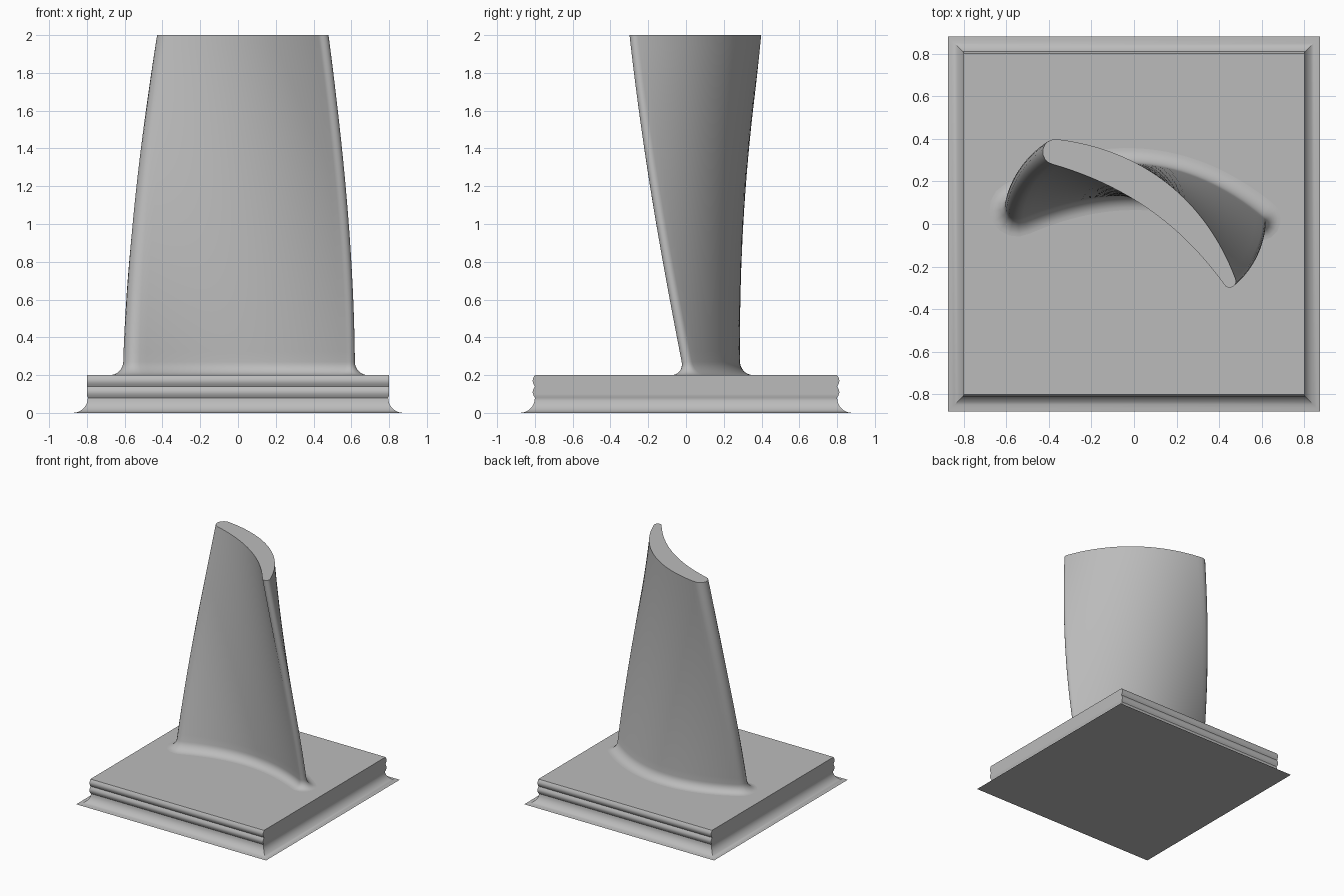
import bpy
import bmesh
from math import sin, cos, pi, radians, atan2
from mathutils import Vector, Matrix

default = bpy.data.objects.get("Cube")
if default:
    bpy.data.objects.remove(default, do_unlink=True)

metal = bpy.data.materials.new("plain_grey")
metal.use_nodes = True
grey = (0.5, 0.5, 0.5, 1)
metal.diffuse_color = grey
metal.node_tree.nodes["Principled BSDF"].inputs["Base Color"].default_value = grey

BASE_TOP, HEIGHT, FILLET = 0.2, 2.0, 0.07
SIDE_STEPS, CAP_STEPS = 32, 8


def mix(a, b, t):
    return a + (b - a) * t


def loft(name, rings):
    """Join stacked closed rings with quads and cap both ends."""
    bm = bmesh.new()
    loops = [[bm.verts.new(p) for p in ring] for ring in rings]
    for low, high in zip(loops, loops[1:]):
        for i in range(len(low)):
            bm.faces.new((low[i - 1], low[i], high[i], high[i - 1]))
    bm.faces.new(loops[0][::-1])
    bm.faces.new(loops[-1])
    bmesh.ops.recalc_face_normals(bm, faces=bm.faces)
    mesh = bpy.data.meshes.new(name)
    bm.to_mesh(mesh)
    bm.free()
    mesh.materials.append(metal)
    obj = bpy.data.objects.new(name, mesh)
    bpy.context.collection.objects.link(obj)
    bpy.ops.object.select_all(action="DESELECT")
    obj.select_set(True)
    bpy.context.view_layer.objects.active = obj
    bpy.ops.object.shade_smooth_by_angle(angle=radians(35))
    return obj


def blade_section(z, grow):
    """Cambered, round-ended section, twisted and narrowed with height."""
    t = (z - BASE_TOP) / (HEIGHT - BASE_TOP)
    half = mix(0.57, 0.51, t ** 1.6)
    camber = mix(0.165, 0.12, t)
    turn = Matrix.Rotation(radians(mix(-2.5, -36.6, t)), 2)
    middle = Vector((mix(0.02, 0.04, t), mix(0.045, 0.035, t)))

    def spot(u, swing):
        # A point at a given angle from the camber line direction
        bulge = 4 * u * (1 - u)
        slope = atan2(4 * camber * (1 - 2 * u), 2 * half)
        radius = mix(0.06, 0.03, u) + 0.03 * bulge + grow
        centre = Vector((half * (2 * u - 1), camber * bulge))
        out = Vector((cos(slope + swing), sin(slope + swing))) * radius
        return (middle + turn @ (centre + out)).to_3d() + Vector((0, 0, z))

    ring = [spot(i / SIDE_STEPS, pi / 2) for i in range(SIDE_STEPS)]
    ring += [spot(1, pi / 2 - pi * i / CAP_STEPS) for i in range(CAP_STEPS)]
    ring += [spot(1 - i / SIDE_STEPS, -pi / 2) for i in range(SIDE_STEPS)]
    ring += [spot(0, -pi / 2 - pi * i / CAP_STEPS) for i in range(CAP_STEPS)]
    return ring


# Blade, with a concave fillet at its root
levels = []
for i in range(8):
    a = i / 8 * pi / 2
    levels.append((BASE_TOP + FILLET * (1 - cos(a)), FILLET * (1 - sin(a))))
foot = BASE_TOP + FILLET
levels += [(mix(foot, HEIGHT, i / 32), 0) for i in range(33)]
loft("blade", [blade_section(z, grow) for z, grow in levels])

# Base block: flared foot all round, shallow ribs on front and back only
profile = []
for i in range(9):
    a = i / 8 * pi / 2
    profile.append((0.08 * (1 - cos(a)), 0.795 + 0.08 * (1 - sin(a)),
                    0.80 + 0.08 * (1 - sin(a))))
for i in range(1, 13):
    rib = 0.012 * abs(sin(pi * i / 6))
    profile.append((mix(0.08, BASE_TOP, i / 12), 0.8, 0.8 + rib))
loft("base", [[(-x, -y, z), (x, -y, z), (x, y, z), (-x, y, z)]
              for z, x, y in profile])
